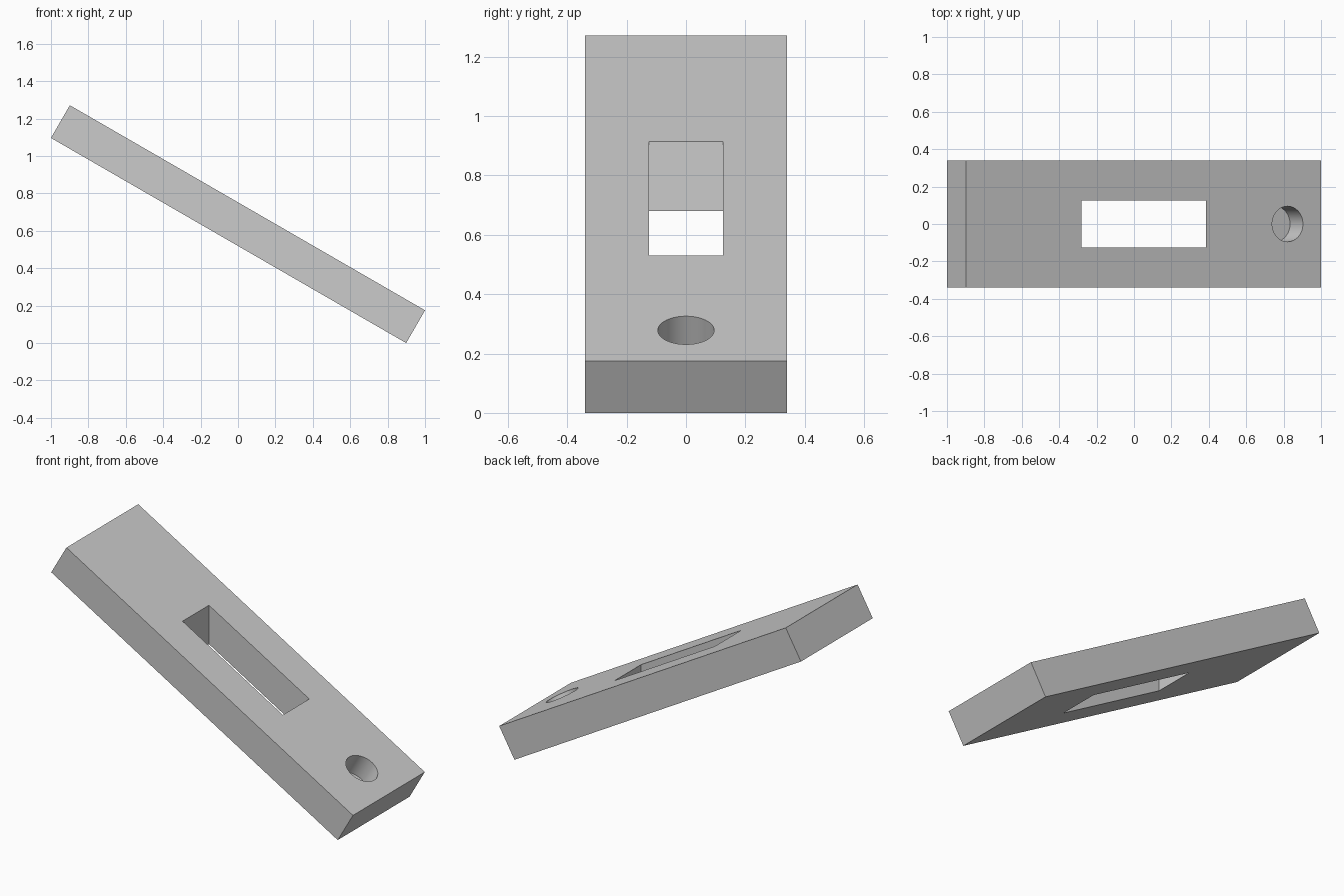
import bpy
import math
from mathutils import Matrix, Vector

cube = bpy.data.objects.get("Cube")
if cube:
    bpy.data.objects.remove(cube, do_unlink=True)

LENGTH, WIDTH, THICK = 2.193, 0.68, 0.202
TILT = math.radians(30)
HEIGHT = LENGTH * math.sin(TILT) + THICK * math.cos(TILT)
HOLE_RADIUS, HOLE_DEPTH = 0.095, 0.138

grey = bpy.data.materials.new("plain grey")
grey.use_nodes = True
grey.diffuse_color = (0.6, 0.6, 0.6, 1)
grey.node_tree.nodes["Principled BSDF"].inputs["Base Color"].default_value = grey.diffuse_color


def box(name, size, location, tilt=0.0):
    bpy.ops.mesh.primitive_cube_add(size=1, location=location, rotation=(0, tilt, 0))
    ob = bpy.context.object
    ob.name = name
    ob.scale = size
    bpy.ops.object.transform_apply(location=False, rotation=False, scale=True)
    ob.data.materials.append(grey)
    return ob


def cut(target, cutter):
    mod = target.modifiers.new(cutter.name, "BOOLEAN")
    mod.operation = "DIFFERENCE"
    mod.solver = "EXACT"
    mod.object = cutter
    bpy.context.view_layer.objects.active = target
    bpy.ops.object.modifier_apply(modifier=mod.name)
    bpy.data.objects.remove(cutter, do_unlink=True)


# Sloping slab
slab = box("slab", (LENGTH, WIDTH, THICK), (0, 0, HEIGHT / 2), TILT)

# Rectangular slot, cut straight down through the slope
cut(slab, box("slot_cutter", (0.665, 0.25, 3), (0.0525, 0, HEIGHT / 2)))

# Blind round hole, square to the sloping face
turn = Matrix.Rotation(TILT, 3, "Y")
along = 0.821 / math.cos(TILT) - THICK / 2 * math.tan(TILT)
floor = THICK / 2 - HOLE_DEPTH
center = turn @ Vector((along, 0, floor + 0.2)) + Vector((0, 0, HEIGHT / 2))
bpy.ops.mesh.primitive_cylinder_add(vertices=64, radius=HOLE_RADIUS, depth=0.4,
                                    location=center, rotation=(0, TILT, 0))
drill = bpy.context.object
drill.name = "hole_cutter"
drill.data.materials.append(grey)
cut(slab, drill)

# Smooth hole wall, sharp edges
bpy.ops.object.select_all(action="DESELECT")
slab.select_set(True)
bpy.context.view_layer.objects.active = slab
bpy.ops.object.shade_smooth_by_angle(angle=math.radians(30))
